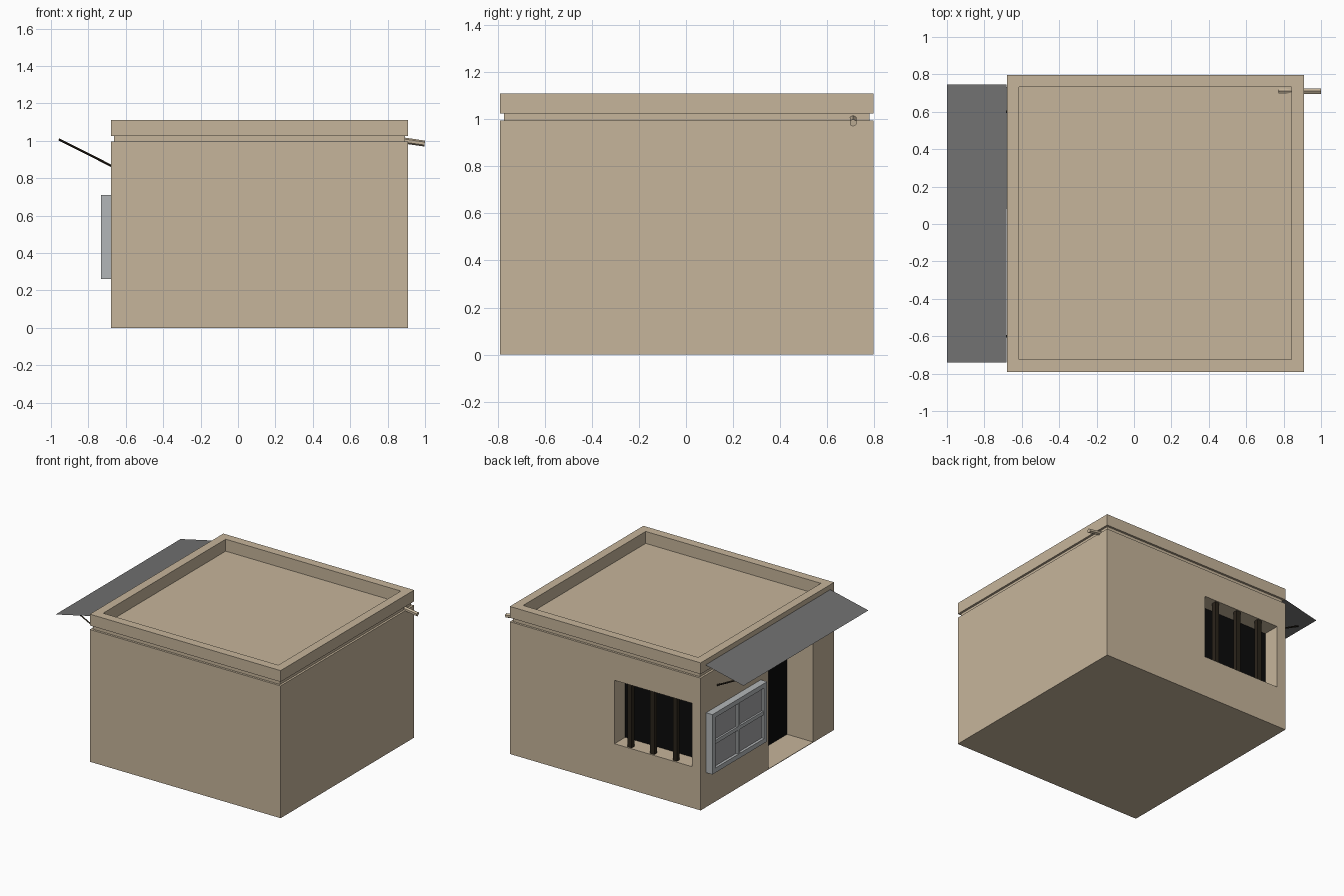
import bpy, bmesh
from mathutils import Vector

if "Cube" in bpy.data.objects:
    bpy.data.objects.remove(bpy.data.objects["Cube"])


def material(name, rgb):
    m = bpy.data.materials.new(name)
    m.diffuse_color = (*rgb, 1)
    m.use_nodes = True
    m.node_tree.nodes["Principled BSDF"].inputs["Base Color"].default_value = m.diffuse_color
    return m


PLASTER = material("sand plaster", (0.565, 0.462, 0.328))
AWNING = material("dark grey sheet", (0.165, 0.165, 0.165))
WOOD = material("dark brown wood", (0.024, 0.018, 0.011))
BLACK = material("black interior", (0.003, 0.003, 0.003))
FRAME = material("light grey frame", (0.45, 0.47, 0.48))
GLASS = material("grey glass", (0.37, 0.37, 0.38))


def finish(name, bm, mat):
    bmesh.ops.recalc_face_normals(bm, faces=bm.faces)
    me = bpy.data.meshes.new(name)
    bm.to_mesh(me)
    bm.free()
    me.materials.append(mat)
    ob = bpy.data.objects.new(name, me)
    bpy.context.collection.objects.link(ob)
    return ob


def box(name, lo, hi, mat):
    bm = bmesh.new()
    lo, hi = Vector(lo), Vector(hi)
    for v in bmesh.ops.create_cube(bm, size=1)["verts"]:
        v.co = Vector((lo[i] + (v.co[i] + 0.5) * (hi[i] - lo[i]) for i in range(3)))
    return finish(name, bm, mat)


def rod(name, a, b, r, sides, mat):
    a, b = Vector(a), Vector(b)
    bm = bmesh.new()
    bmesh.ops.create_cone(bm, cap_ends=True, segments=sides, radius1=r, radius2=r, depth=(b - a).length)
    bm.transform((b - a).to_track_quat('Z', 'Y').to_matrix().to_4x4())
    bmesh.ops.translate(bm, verts=bm.verts, vec=(a + b) / 2)
    return finish(name, bm, mat)


# House body: rectangular rings (inset, height) with groove, parapet and sunken roof
X0, X1, Y0, Y1 = -0.68, 0.908, -0.79, 0.797
rings = [(0, 0), (0, 0.995), (0.016, 0.995), (0.016, 1.025),
         (0, 1.025), (0, 1.11), (0.065, 1.11), (0.065, 1.02)]
bm = bmesh.new()
loops = []
for i, z in rings:
    loops.append([bm.verts.new(p) for p in ((X0 + i, Y0 + i, z), (X1 - i, Y0 + i, z),
                                            (X1 - i, Y1 - i, z), (X0 + i, Y1 - i, z))])
for a, b in zip(loops, loops[1:]):
    for k in range(4):
        bm.faces.new((a[k], a[(k + 1) % 4], b[(k + 1) % 4], b[k]))
bm.faces.new(loops[0])
bm.faces.new(loops[-1])
body = finish("house_body", bm, PLASTER)

# Openings cut into the walls
WX0, WX1, WZ0, WZ1, WD = -0.608, 0.037, 0.31, 0.787, 0.13
DY0, DY1, DZ, DD = -0.54, -0.007, 0.83, 0.22
cutters = [
    box("window_cutter", (WX0, Y1 - WD, WZ0), (WX1, Y1 + 0.1, WZ1), PLASTER),
    box("door_cutter", (X0 - 0.1, DY0, 0.004), (X0 + DD, DY1, DZ), PLASTER),
]
for c in cutters:
    mod = body.modifiers.new("cut", 'BOOLEAN')
    mod.operation = 'DIFFERENCE'
    mod.solver = 'EXACT'
    mod.object = c
    c.hide_render = True
    c.hide_viewport = True

# Black interior plates at the back of the openings
box("window_dark", (WX0, Y1 - WD - 0.003, WZ0), (WX1, Y1 - WD + 0.003, WZ1), BLACK)
box("door_dark", (X0 + DD - 0.003, DY0, 0.004), (X0 + DD + 0.003, DY1, DZ), BLACK)

# Wooden window bars
for i in range(3):
    x, y, h = -0.082 - 0.188 * i, Y1 - 0.027, 0.017
    box(f"window_bar_{i+1}", (x - h, y - h, WZ0), (x + h, y + h, WZ1), WOOD)

# Framed window mounted on the door wall
FX0, FX1, FY0, FY1, FZ0, FZ1, B = -0.733, -0.678, 0.082, 0.733, 0.26, 0.71, 0.035
for n, z in (("bottom", FZ0), ("top", FZ1 - B)):
    box(f"frame_{n}", (FX0, FY0, z), (FX1, FY1, z + B), FRAME)
for n, y in (("right", FY0), ("left", FY1 - B)):
    box(f"frame_{n}", (FX0, y, FZ0 + B), (FX1, y + B, FZ1 - B), FRAME)
ym, zm, m = (FY0 + FY1) / 2, (FZ0 + FZ1) / 2, 0.014
box("mullion", (FX0 + 0.006, ym - m, FZ0 + B), (FX1, ym + m, FZ1 - B), FRAME)
for n, a, b in (("right", FY0 + B, ym - m), ("left", ym + m, FY1 - B)):
    box(f"crossbar_{n}", (FX0 + 0.006, a, zm - m), (FX1, b, zm + m), FRAME)
box("window_glass", (FX0 + 0.02, FY0 + B, FZ0 + B), (FX0 + 0.026, FY1 - B, FZ1 - B), GLASS)

# Thin sheet awning
bm = bmesh.new()
bm.faces.new([bm.verts.new(p) for p in ((-0.683, -0.74, 1.075), (-0.683, 0.745, 1.075),
                                        (-1.0, 0.745, 1.003), (-1.0, -0.74, 1.003))])
finish("awning", bm, AWNING)

# Awning struts
for n, y in (("left", 0.6), ("right", -0.6)):
    rod(f"awning_strut_{n}", (-0.675, y, 0.865), (-0.958, y, 1.007), 0.006, 4, WOOD)

# Roof drain pipe
rod("drain_pipe", (0.772, 0.71, 1.018), (0.998, 0.71, 0.985), 0.016, 6, PLASTER)
